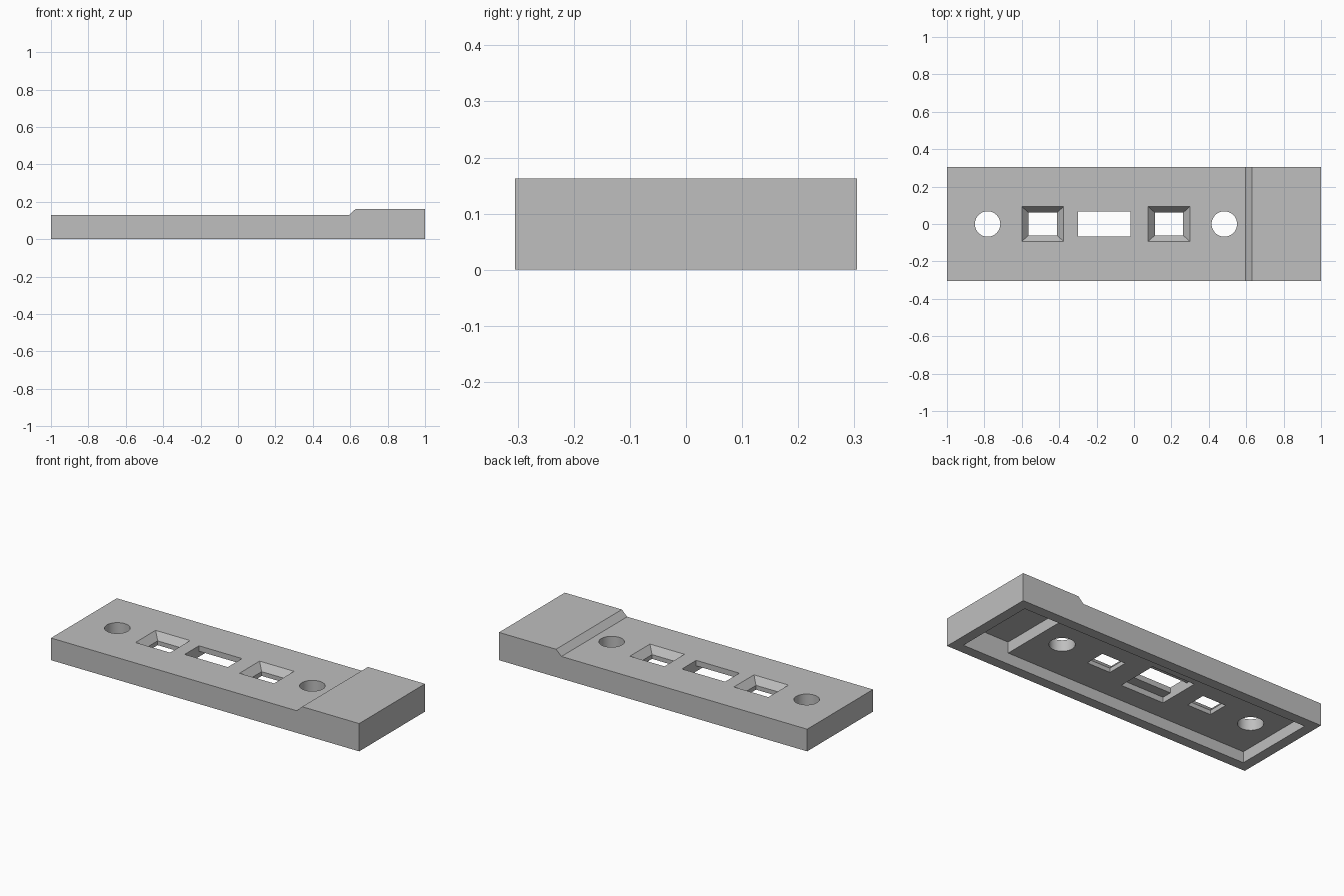
import bpy, bmesh
from math import cos, sin, tau, radians

cube = bpy.data.objects.get("Cube")
if cube:
    bpy.data.objects.remove(cube)

grey = bpy.data.materials.new("plain grey")
grey.use_nodes = True
colour = (0.52, 0.52, 0.52, 1)
grey.diffuse_color = colour
grey.node_tree.nodes["Principled BSDF"].inputs["Base Color"].default_value = colour


def loft(name, loops):
    """Skin a closed solid through loops that have equal point counts."""
    bm = bmesh.new()
    rings = [[bm.verts.new(p) for p in loop] for loop in loops]
    for a, b in zip(rings, rings[1:]):
        for i in range(len(a)):
            j = (i + 1) % len(a)
            bm.faces.new((a[i], a[j], b[j], b[i]))
    bm.faces.new(rings[0])
    bm.faces.new(rings[-1])
    bmesh.ops.recalc_face_normals(bm, faces=bm.faces)
    mesh = bpy.data.meshes.new(name)
    bm.to_mesh(mesh)
    bm.free()
    mesh.materials.append(grey)
    obj = bpy.data.objects.new(name, mesh)
    bpy.context.collection.objects.link(obj)
    return obj


def along_y(name, profile, half):
    return loft(name, [[(x, y, z) for x, z in profile] for y in (-half, half)])


def rect(cx, hx, hy, z):
    return [(cx + sx * hx, sy * hy, z)
            for sx, sy in ((-1, -1), (1, -1), (1, 1), (-1, 1))]


def circle(cx, r, z, n=48):
    return [(cx + r * cos(tau * i / n), r * sin(tau * i / n), z) for i in range(n)]


TOP, RAISED, FLOOR, BELOW, ABOVE = 0.13, 0.163, 0.065, -0.1, 0.3
LIP = 0.09

# Plate with a raised end and a sloped step
plate = along_y("mounting_plate", [(-1, 0), (1, 0), (1, RAISED), (0.63, RAISED),
                                   (0.595, TOP), (-1, TOP)], 0.305)

# Underside recess, deeper beneath the raised end
cutters = [along_y("recess_cutter", [(-0.94, BELOW), (0.94, BELOW), (0.94, TOP),
                                     (0.64, TOP), (0.64, FLOOR), (-0.94, FLOOR)], 0.245)]

# Round screw holes
for x in (-0.783, 0.483):
    cutters.append(loft("screw_hole_cutter", [circle(x, 0.068, z) for z in (0.03, ABOVE)]))

# Rectangular holes with a flared upper mouth
for x in (-0.488, 0.187):
    cutters.append(loft("flared_hole_cutter", [
        rect(x, 0.076, 0.061, 0.03), rect(x, 0.076, 0.061, LIP),
        rect(x, 0.112, 0.093, TOP), rect(x, 0.112, 0.093, ABOVE)]))

# Centre slot with a wider pocket on the underside
wide, slim, shelf = 0.125, 0.066, 0.098
section = [(-wide, 0.03), (wide, 0.03), (wide, shelf), (slim, shelf),
           (slim, ABOVE), (-slim, ABOVE), (-slim, shelf), (-wide, shelf)]
cutters.append(loft("slot_cutter", [[(x, y, z) for y, z in section]
                                    for x in (-0.3, -0.02)]))

# Cut everything out of the plate, then discard the cutters
bpy.context.view_layer.objects.active = plate
plate.select_set(True)
for cutter in cutters:
    cutter.hide_render = True
    mod = plate.modifiers.new("cut", 'BOOLEAN')
    mod.operation = 'DIFFERENCE'
    mod.solver = 'EXACT'
    mod.object = cutter
    bpy.ops.object.modifier_apply(modifier=mod.name)
    bpy.data.objects.remove(cutter)

bpy.ops.object.shade_smooth_by_angle(angle=radians(25))
